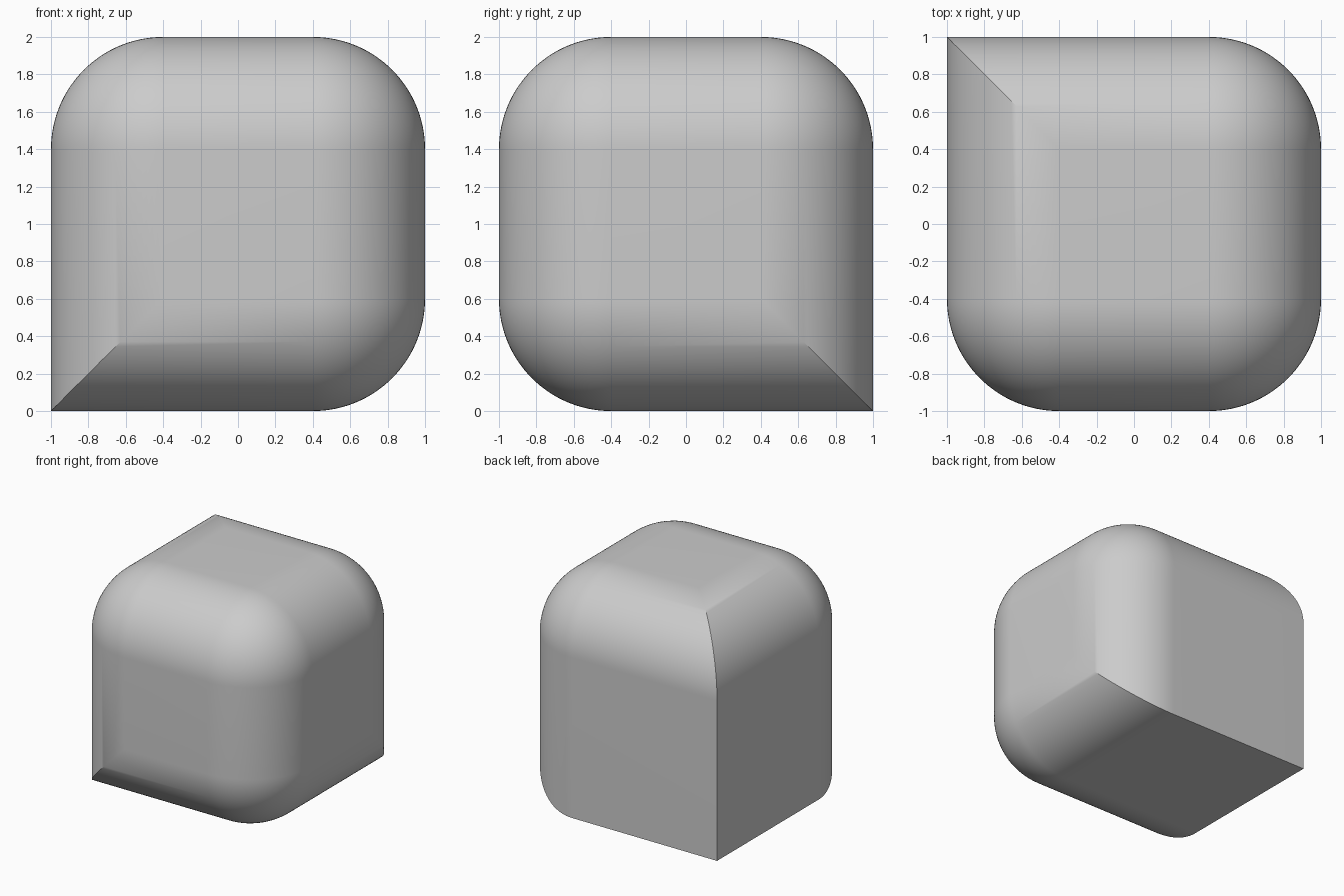
import bpy, bmesh, math
from mathutils import Vector

if "Cube" in bpy.data.objects:
    bpy.data.objects.remove(bpy.data.objects["Cube"])

SHARP_CORNER = Vector((-1, 1, 0))   # the three edges meeting here stay sharp
RADIUS = 0.6

# Block: a 2 unit cube standing on the floor
bm = bmesh.new()
bmesh.ops.create_cube(bm, size=2)
bmesh.ops.translate(bm, verts=bm.verts, vec=(0, 0, 1))

# Round the nine edges that do not touch the sharp corner
rounded = [e for e in bm.edges
           if all((v.co - SHARP_CORNER).length > 0.01 for v in e.verts)]
bmesh.ops.bevel(bm, geom=rounded, offset=RADIUS, offset_type='OFFSET',
                segments=32, profile=0.5, affect='EDGES', clamp_overlap=True)
bmesh.ops.recalc_face_normals(bm, faces=bm.faces)

mesh = bpy.data.meshes.new("rounded_block")
bm.to_mesh(mesh)
bm.free()
block = bpy.data.objects.new("rounded_block", mesh)
bpy.context.collection.objects.link(block)

# Smooth shading that keeps the mitres and sharp edges crisp
bpy.context.view_layer.objects.active = block
block.select_set(True)
bpy.ops.object.shade_smooth_by_angle(angle=math.radians(30))
